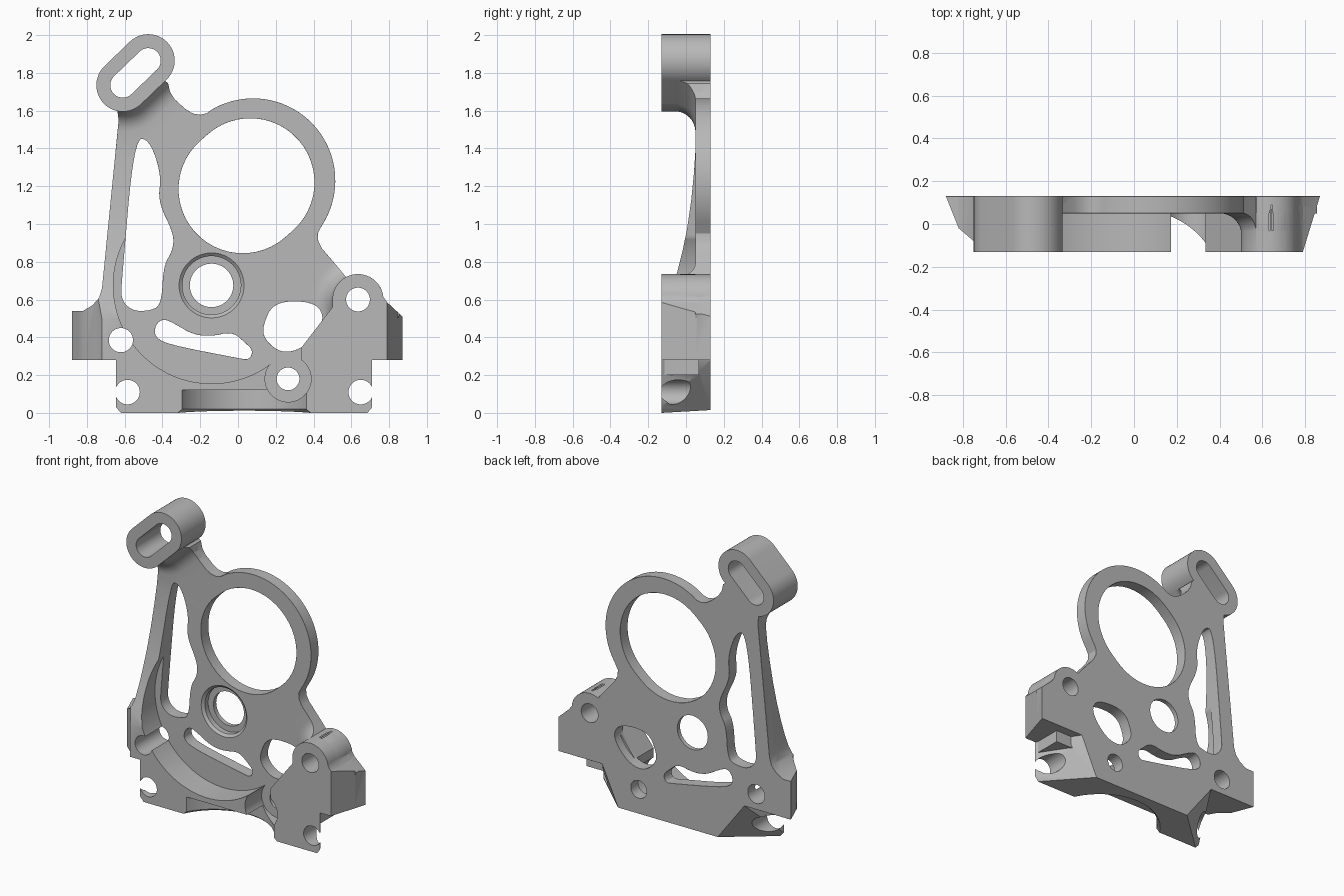
import bpy, bmesh, math
from math import cos, sin, radians

old = bpy.data.objects.get("Cube")
if old:
    bpy.data.objects.remove(old, do_unlink=True)

FRONT, FLOOR, BACK = -0.13, 0.05, 0.13

grey = bpy.data.materials.new("machined grey")
grey.use_nodes = True
grey.diffuse_color = (0.48, 0.48, 0.48, 1)
grey.node_tree.nodes["Principled BSDF"].inputs["Base Color"].default_value = (0.48, 0.48, 0.48, 1)


# ---- helpers ----
def arc(c, r, a0, a1, n=32):
    return [(c[0] + r * cos(radians(a0 + (a1 - a0) * i / n)),
             c[1] + r * sin(radians(a0 + (a1 - a0) * i / n))) for i in range(n + 1)]


def circle(c, r, n=64):
    return arc(c, r, 0, 360, n)[:-1]


def capsule(c1, c2, r, n=24):
    d = math.degrees(math.atan2(c2[1] - c1[1], c2[0] - c1[0]))
    return arc(c2, r, d - 90, d + 90, n) + arc(c1, r, d + 90, d + 270, n)


def rounded(pts, steps=3):
    for _ in range(steps):
        new = []
        for (ax, az), (bx, bz) in zip(pts, pts[1:] + pts[:1]):
            new += [(ax * .75 + bx * .25, az * .75 + bz * .25),
                    (ax * .25 + bx * .75, az * .25 + bz * .75)]
        pts = new
    return pts


def finish(name, bm):
    bmesh.ops.recalc_face_normals(bm, faces=bm.faces)
    mesh = bpy.data.meshes.new(name)
    bm.to_mesh(mesh)
    bm.free()
    mesh.materials.append(grey)
    ob = bpy.data.objects.new(name, mesh)
    bpy.context.collection.objects.link(ob)
    return ob


def loft(name, rings):
    bm = bmesh.new()
    loops = [[bm.verts.new(p) for p in ring] for ring in rings]
    for a, b in zip(loops, loops[1:]):
        for i in range(len(a)):
            j = (i + 1) % len(a)
            bm.faces.new((a[i], a[j], b[j], b[i]))
    bm.faces.new(loops[0])
    bm.faces.new(loops[-1])
    return finish(name, bm)


def prism(name, pts, y0, y1):
    return loft(name, [[(x, y, z) for x, z in pts] for y in (y0, y1)])


def apply(ob, mod):
    with bpy.context.temp_override(object=ob, active_object=ob, selected_objects=[ob]):
        bpy.ops.object.modifier_apply(modifier=mod.name)


def combine(ob, tool, op, keep=False):
    mod = ob.modifiers.new("combine", 'BOOLEAN')
    mod.operation, mod.solver, mod.object = op, 'EXACT', tool
    apply(ob, mod)
    if not keep:
        bpy.data.objects.remove(tool, do_unlink=True)


def cut(ob, pts, y0=-0.3, y1=0.3):
    combine(ob, prism("cutter", pts, y0, y1), 'DIFFERENCE')


def filleted_boss(name, shape, radius):
    # boss wall flaring out onto the plate in a quarter round
    rings = [(FLOOR + .04, radius)]
    for i in range(9):
        a = radians(90 * i / 8)
        rings.append((FLOOR - radius * (1 - cos(a)), radius * (1 - sin(a))))
    rings.append((FRONT, 0))
    return loft(name, [[(x, y, z) for x, z in shape(off)] for y, off in rings])


# ---- shared shapes ----
slot_a, slot_b = (-.61, 1.735), (-.475, 1.865)
right_pin, disc_centre = (.635, .6), (-.14, .675)

outline = ([(-.9, .28), (-.9, .54), (-.82, .54), (-.77, .57), (-.735, .61), (-.72, .66),
            (-.632, 1.55), (-.64, 1.61), (-.61, 1.735), (-.475, 1.83), (-.37, 1.745),
            (-.36, 1.70), (-.335, 1.66), (-.28, 1.61), (-.24, 1.585), (-.2, 1.578), (-.165, 1.587)]
           + arc((.08, 1.23), .435, 120, -33, 48)
           + [(.422, .95), (.425, .91), (.445, .87), (.535, .765)]
           + arc(right_pin, .135, 118, 6, 20)
           + [(.79, .585), (.9, .483), (.9, .28), (.54, .28), (.42, .03), (-.33, .03), (-.53, .28)])

left_slot = rounded([(-.55, 1.45), (-.47, 1.45), (-.405, 1.26), (-.425, 1.12), (-.34, .95),
                     (-.345, .86), (-.395, .78), (-.405, .57), (-.47, .54), (-.56, .54),
                     (-.62, .6), (-.615, .7)])
low_slot = rounded([(-.44, .46), (-.4, .5), (-.34, .475), (-.24, .415), (-.14, .405), (-.03, .43),
                    (.04, .37), (.08, .33), (.06, .28), (0, .29), (-.36, .36), (-.44, .4)])
window = rounded([(.13, .46), (.19, .59), (.4, .59), (.46, .51), (.41, .41), (.32, .33),
                  (.22, .32), (.14, .39)])

# ---- back plate with its openings ----
frame = prism("bracket_frame", outline, FLOOR, BACK)
cut(frame, capsule((.025, 1.185), (.065, 1.22), .34))
for opening in (left_slot, low_slot, window):
    cut(frame, opening)
bev = frame.modifiers.new("edge", 'BEVEL')
bev.width, bev.segments, bev.limit_method, bev.angle_limit = .01, 1, 'ANGLE', radians(50)
apply(frame, bev)

# ---- raised block on the right ----
right_block = prism("right_block", [(.34, .2), (.335, .345), (.5, .56)]
                    + arc(right_pin, .135, 180, 6, 28)
                    + [(.79, .585), (.9, .483), (.9, .28), (.7, .28), (.7, .2)], FRONT, FLOOR + .02)
combine(frame, right_block, 'UNION')

# ---- swept strut on the left ----
sweep = [(FRONT, .28), (FRONT, .5), (-.105, .58), (-.075, .66), (-.045, .75), (-.02, .85),
         (.005, .97), (.027, 1.12), (.042, 1.27), (.052, 1.42), (.09, 1.42), (.09, .28)]
strut = loft("strut", [[(x, y, z) for y, z in sweep] for x in (-.95, -.45)])
combine(strut, prism("outline_tool", outline, -.3, .3), 'INTERSECT')
cut(strut, left_slot)
combine(frame, strut, 'UNION')

# ---- taper both side wings ----
plan = [(-.884, .14), (-.82, -.02), (-.75, -.08), (-.715, -.14), (.787, -.14), (.873, .14)]
combine(frame, loft("wing_taper", [[(x, y, z) for x, y in plan] for z in (-.1, 2.2)]), 'INTERSECT')

# ---- wedge-shaped foot ----
bm = bmesh.new()
for x, z in [(-.645, .28), (-.645, .03), (-.62, 0), (.685, 0), (.71, .03), (.71, .28)]:
    bm.verts.new((x, FRONT, z))
for x, z in [(-.53, .28), (-.33, .015), (.42, .015), (.54, .28)]:
    bm.verts.new((x, BACK, z))
bmesh.ops.convex_hull(bm, input=bm.verts)
bmesh.ops.dissolve_limit(bm, angle_limit=.01, verts=bm.verts, edges=bm.edges)
combine(frame, finish("foot", bm), 'UNION')

# ---- round recess, pin pocket and arched relief under the foot ----
cut(frame, circle(disc_centre, .52, 128), -.3, FLOOR)
cut(frame, circle((.265, .18), .122), -.3, FLOOR)
relief = [(-.02, .418), (.02, .378), (.12, .378)]
combine(frame, loft("relief", [[(x, y, z) for x, y in circle((.033, -.316), r, 128)]
                               for z, r in relief]), 'DIFFERENCE')

# ---- bosses blending into the plate ----
blends = [filleted_boss("slot_blend", lambda o: capsule(slot_a, slot_b, .138 + o), .11),
          filleted_boss("pin_blend", lambda o: circle(right_pin, .133 + o), .1)]
for blend in blends:
    combine(blend, prism("outline_tool", outline, -.3, .3), 'INTERSECT')
    for opening in (window, left_slot):
        cut(blend, opening)
    combine(frame, blend, 'UNION')
combine(frame, prism("slot_boss", capsule(slot_a, slot_b, .14), FRONT, BACK), 'UNION')

# ---- bolt holes, adjusting slot and bearing seat ----
cut(frame, capsule(slot_a, slot_b, .066))
for centre, r in [(right_pin, .063), ((.265, .18), .06), ((-.62, .385), .064),
                  ((-.585, .11), .065), ((.65, .11), .065), (disc_centre, .115)]:
    cut(frame, circle(centre, r))
seat = [(-.02, .172), (FLOOR, .172), (FLOOR + .015, .155), (FLOOR + .05, .155)]
combine(frame, loft("bearing_seat", [[(x, y, z) for x, z in circle(disc_centre, r)]
                                     for y, r in seat]), 'DIFFERENCE')

# ---- smooth the round walls, keep the machined edges sharp ----
bpy.ops.object.select_all(action='DESELECT')
frame.select_set(True)
bpy.context.view_layer.objects.active = frame
bpy.ops.object.shade_smooth_by_angle(angle=radians(30))
